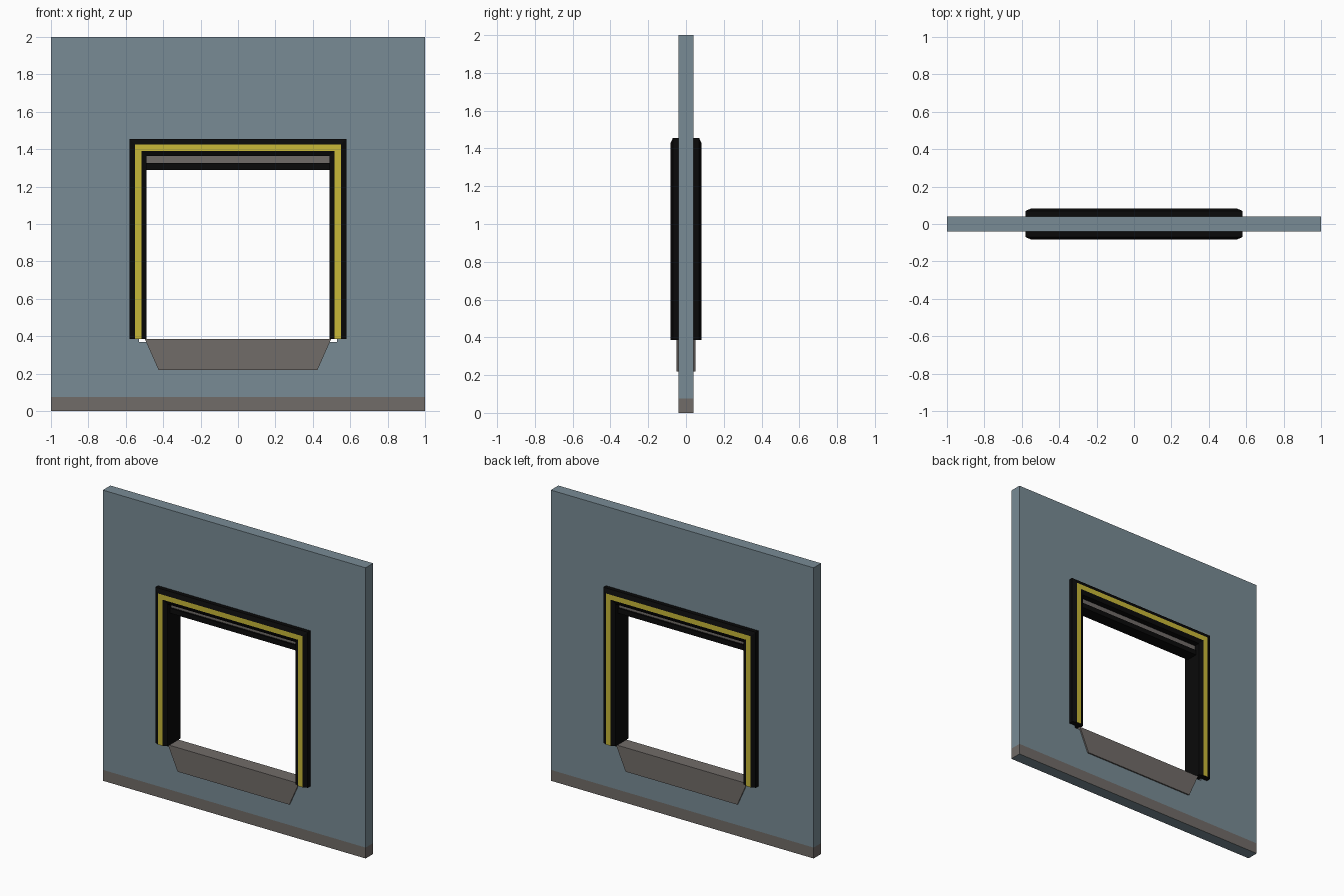
import bpy, bmesh

old = bpy.data.objects.get("Cube")
if old:
    bpy.data.objects.remove(old, do_unlink=True)


def material(name, color):
    m = bpy.data.materials.new(name)
    m.use_nodes = True
    m.diffuse_color = (*color, 1)
    m.node_tree.nodes["Principled BSDF"].inputs["Base Color"].default_value = (*color, 1)
    return m


BLUE = material("blue grey wall", (0.19, 0.26, 0.30))
STONE = material("warm grey", (0.165, 0.15, 0.14))
BLACK = material("black rubber", (0.003, 0.003, 0.003))
YELLOW = material("safety yellow", (0.58, 0.48, 0.04))


def finish(name, bm, mats, rule=None):
    bmesh.ops.recalc_face_normals(bm, faces=bm.faces)
    if rule:
        for f in bm.faces:
            f.material_index = rule(f)
    mesh = bpy.data.meshes.new(name)
    bm.to_mesh(mesh)
    bm.free()
    for m in mats:
        mesh.materials.append(m)
    ob = bpy.data.objects.new(name, mesh)
    bpy.context.collection.objects.link(ob)
    return ob


def skin(loops, closed, caps):
    """Join loops of points with quads, optionally as a closed ring."""
    bm = bmesh.new()
    rings = [[bm.verts.new(p) for p in loop] for loop in loops]
    n = len(rings[0])
    pairs = list(zip(rings, rings[1:]))
    if closed:
        pairs.append((rings[-1], rings[0]))
    for a, b in pairs:
        for i in range(n):
            j = (i + 1) % n
            bm.faces.new((a[i], a[j], b[j], b[i]))
    if caps:
        bm.faces.new(rings[0])
        bm.faces.new(rings[-1])
    return bm


def rect(x, z0, z1, y):
    return [(-x, y, z0), (x, y, z0), (x, y, z1), (-x, y, z1)]


def box(name, x, y, z0, z1, mat):
    return finish(name, skin([rect(x, z0, z1, -y), rect(x, z0, z1, y)], False, True), [mat])


# Wall with a doorway; the plinth band is painted on its upright faces
T = 0.041
HOLE = (0.53, 0.37, 1.41)
wall = skin([rect(1, 0, 2, -T), rect(1, 0, 2, T), rect(*HOLE, T), rect(*HOLE, -T)], True, False)
bmesh.ops.bisect_plane(wall, geom=wall.verts[:] + wall.edges[:] + wall.faces[:],
                       plane_co=(0, 0, 0.075), plane_no=(0, 0, 1))
finish("wall", wall, [BLUE, STONE],
       lambda f: int(f.calc_center_median().z < 0.075 and abs(f.normal.z) < 0.5))

# Dock seal: chamfered section swept up, across and down with mitred corners
IN_X, IN_TOP, SILL = 0.488, 1.363, 0.385
half = [(0, 0.07), (0.028, 0.083), (0.062, 0.083), (0.092, 0.07)]
section = half + [(d, -y) for d, y in reversed(half)]


def seal_loop(side, top):
    return [(side * (IN_X + d), y, IN_TOP + d if top else SILL) for d, y in section]


seal = skin([seal_loop(-1, False), seal_loop(-1, True), seal_loop(1, True), seal_loop(1, False)],
            False, True)
finish("dock_seal", seal, [BLACK, YELLOW], lambda f: int(abs(f.normal.y) > 0.98))

# Raised door: panel edge and rubber bottom bar under the header
box("door_panel", IN_X + 0.01, 0.03, 1.32, 1.38, STONE)
box("door_bottom_bar", IN_X + 0.01, 0.042, 1.29, 1.325, BLACK)

# Dock leveller with tapered lips on both faces
LIP = 0.05
outline = [(-0.425, 0.22), (0.425, 0.22), (0.498, SILL), (-0.498, SILL)]
finish("dock_leveller",
       skin([[(x, y, z) for x, z in outline] for y in (-LIP, LIP)], False, True), [STONE])
